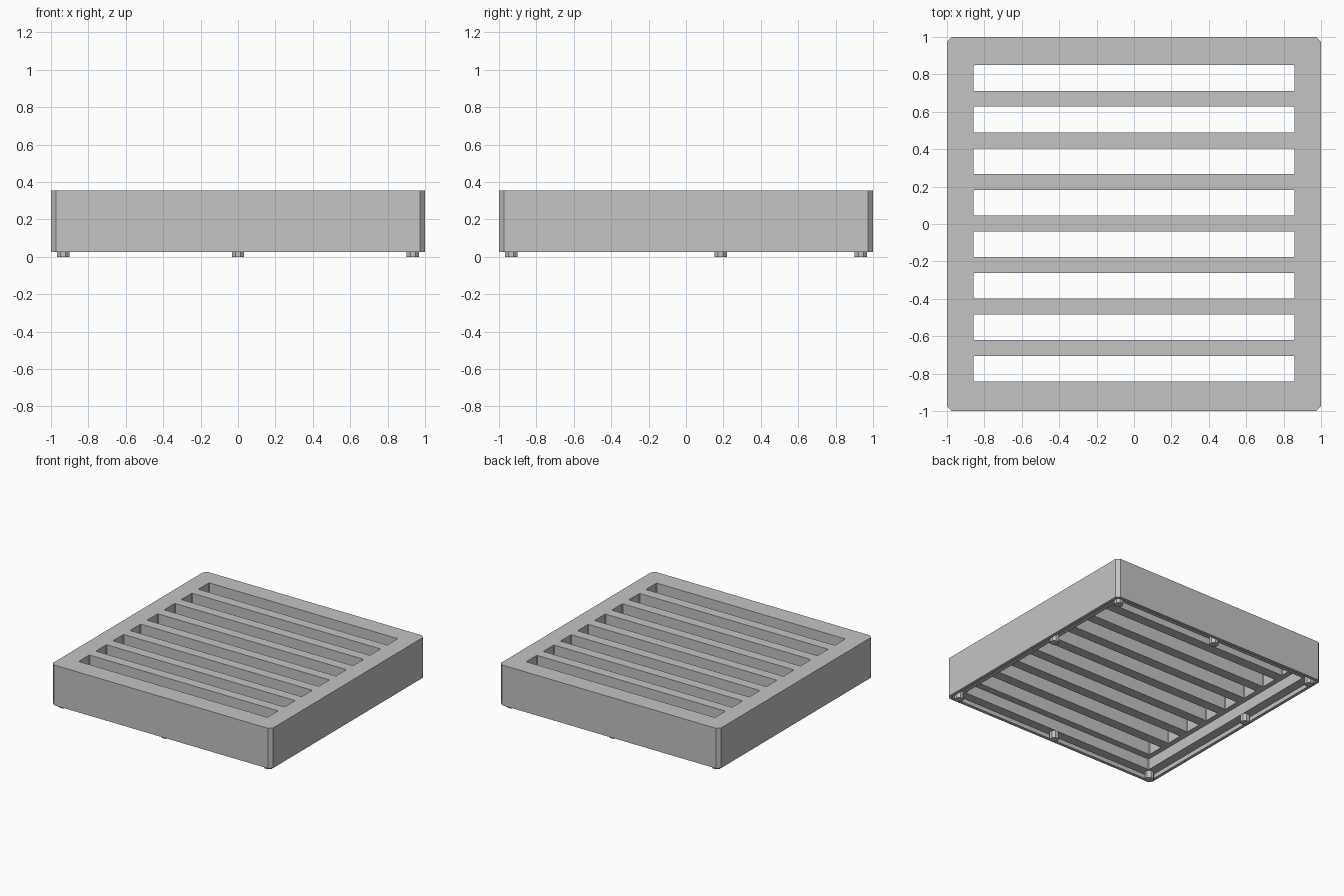
import bpy, bmesh, math

if "Cube" in bpy.data.objects:
    bpy.data.objects.remove(bpy.data.objects["Cube"])

grey = bpy.data.materials.new("plain grey")
grey.diffuse_color = (0.55, 0.55, 0.55, 1)
grey.use_nodes = True
grey.node_tree.nodes["Principled BSDF"].inputs["Base Color"].default_value = grey.diffuse_color


def prism(name, outline, z0, z1):
    """Extrude a flat outline from z0 up to z1."""
    bm = bmesh.new()
    base = bm.faces.new([bm.verts.new((x, y, z0)) for x, y in outline])
    top = bmesh.ops.extrude_face_region(bm, geom=[base])["geom"]
    verts = [v for v in top if isinstance(v, bmesh.types.BMVert)]
    bmesh.ops.translate(bm, verts=verts, vec=(0, 0, z1 - z0))
    bmesh.ops.recalc_face_normals(bm, faces=bm.faces[:])
    mesh = bpy.data.meshes.new(name)
    bm.to_mesh(mesh)
    bm.free()
    mesh.materials.append(grey)
    ob = bpy.data.objects.new(name, mesh)
    bpy.context.collection.objects.link(ob)
    return ob


def chamfered(hx, hy, c, cy=0.0):
    """Rectangle outline with cut corners."""
    return [(-hx + c, cy - hy), (hx - c, cy - hy), (hx, cy - hy + c), (hx, cy + hy - c),
            (hx - c, cy + hy), (-hx + c, cy + hy), (-hx, cy + hy - c), (-hx, cy - hy + c)]


def cut(body, cutter):
    """Subtract the cutter from the body and delete it."""
    mod = body.modifiers.new("cut", "BOOLEAN")
    mod.operation = "DIFFERENCE"
    mod.solver = "EXACT"
    mod.object = cutter
    bpy.context.view_layer.objects.active = body
    bpy.ops.object.modifier_apply(modifier=mod.name)
    bpy.data.objects.remove(cutter, do_unlink=True)


# Main block with chamfered vertical corners
grate = prism("grate", chamfered(1.0, 1.0, 0.027), 0.025, 0.355)

# Stepped hollow in the underside: shallow rim recess, then deeper cavity
cut(grate, prism("rim_recess", chamfered(0.975, 0.975, 0.015), -0.05, 0.06))
cut(grate, prism("cavity", chamfered(0.90, 0.90, 0.005), -0.05, 0.15))

# Eight through slots
for i in range(8):
    y = 0.003 + (i - 3.5) * 0.222
    cut(grate, prism("slot", chamfered(0.858, 0.069, 0.005, y), -0.1, 0.5))

# Small round feet standing in the rim recess
spots = [(x, y) for x in (-0.935, 0, 0.935) for y in (-0.935, 0.185, 0.935)
         if not (x == 0 and y == 0.185)]
for n, (fx, fy) in enumerate(spots):
    ring = [(fx + 0.036 * math.cos(a), fy + 0.036 * math.sin(a))
            for a in (math.pi / 8 + k * math.pi / 4 for k in range(8))]
    prism(f"foot_{n + 1}", ring, 0.0, 0.062)
